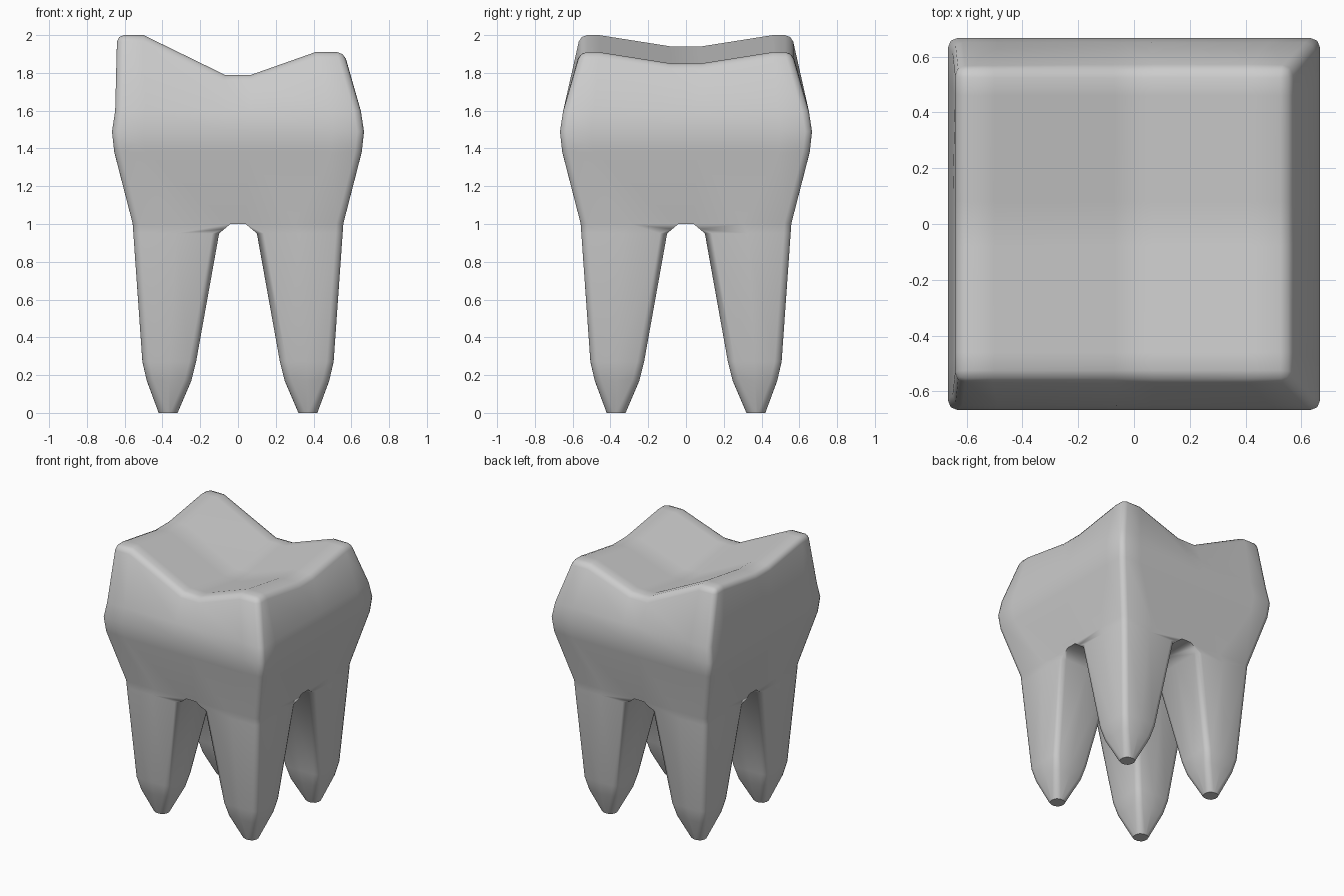
import bpy, bmesh

if "Cube" in bpy.data.objects:
    bpy.data.objects.remove(bpy.data.objects["Cube"])

N = 6
bm = bmesh.new()
# grid indices around the rim of an N x N grid
rim = ([(i, 0) for i in range(N)] + [(N - 1, j) for j in range(1, N)]
       + [(i, N - 1) for i in range(N - 2, -1, -1)] + [(0, j) for j in range(N - 2, 0, -1)])
corners = [(0, 0), (N - 1, 0), (N - 1, N - 1), (0, N - 1)]


def bridge(a, b):
    n = len(a)
    for k in range(n):
        bm.faces.new((a[k], a[(k + 1) % n], b[(k + 1) % n], b[k]))


soft = []   # vertex pairs whose edges get rounded

# Chewing surface: raised side cusps with a valley between them
xs = [-0.64, -0.5, -0.07, 0.07, 0.41, 0.56]
ys = [-0.56, -0.46, -0.08, 0.08, 0.46, 0.56]
zs = [2.0, 2.0, 1.79, 1.79, 1.91, 1.91]
dip = [0, 0, 0.06, 0.06, 0, 0]
top = {(i, j): bm.verts.new((xs[i], ys[j], zs[i] - dip[j])) for i in range(N) for j in range(N)}
for i in range(N - 1):
    for j in range(N - 1):
        bm.faces.new((top[i, j], top[i + 1, j], top[i + 1, j + 1], top[i, j + 1]))
for k in range(len(rim)):
    soft.append((top[rim[k - 1]], top[rim[k]]))

# Crown walls, bulging at the middle
prev = top
for r, z in [(0.65, 1.6), (0.667, 1.49), (0.655, 1.38)]:
    c = [-r, -0.75 * r, -0.06, 0.06, 0.75 * r, r]
    ring = {ij: bm.verts.new((c[ij[0]], c[ij[1]], z)) for ij in rim}
    bridge([prev[k] for k in rim], [ring[k] for k in rim])
    soft += [(prev[k], ring[k]) for k in corners]
    prev = ring

# Underside of the crown, open where the roots join
c = [-0.557, -0.3, -0.04, 0.04, 0.3, 0.557]
base = {(i, j): bm.verts.new((c[i], c[j], 1.0)) for i in range(N) for j in range(N)
        if not (i in (1, 4) and j in (1, 4))}
bridge([prev[k] for k in rim], [base[k] for k in rim])
soft += [(prev[k], base[k]) for k in corners]
for i in range(N - 1):
    for j in range(N - 1):
        if i == 2 or j == 2:
            bm.faces.new((base[i, j], base[i + 1, j], base[i + 1, j + 1], base[i, j + 1]))

# Four tapering roots
loop = [(0, 0), (1, 0), (2, 0), (2, 1), (2, 2), (1, 2), (0, 2), (0, 1)]
for mx in (0, 1):
    for my in (0, 1):
        prev = [base[N - 1 - i if mx else i, N - 1 - j if my else j] for i, j in loop]
        for n, (outer, inner, z) in enumerate([(0.554, 0.1, 0.95), (0.506, 0.222, 0.27),
                                               (0.483, 0.247, 0.17), (0.42, 0.32, 0.0)]):
            p = [-outer, -(outer + inner) / 2, -inner]
            ring = [bm.verts.new((p[i] * (-1 if mx else 1), p[j] * (-1 if my else 1), z))
                    for i, j in loop]
            bridge(prev, ring)
            soft += [(prev[k], ring[k]) for k in ((0, 2, 4, 6) if n else (0,))]
            prev = ring
        bm.faces.new(prev)

bmesh.ops.recalc_face_normals(bm, faces=bm.faces)
edges = [bm.edges.get(pair) for pair in soft]
bmesh.ops.bevel(bm, geom=[e for e in edges if e], offset=0.036, offset_type='OFFSET',
                segments=2, profile=0.5, affect='EDGES', clamp_overlap=True)
bmesh.ops.recalc_face_normals(bm, faces=bm.faces)

mesh = bpy.data.meshes.new("molar_tooth")
bm.to_mesh(mesh)
bm.free()
tooth = bpy.data.objects.new("molar_tooth", mesh)
bpy.context.collection.objects.link(tooth)
bpy.context.view_layer.objects.active = tooth
tooth.select_set(True)
bpy.ops.object.shade_smooth_by_angle(angle=1.05)
